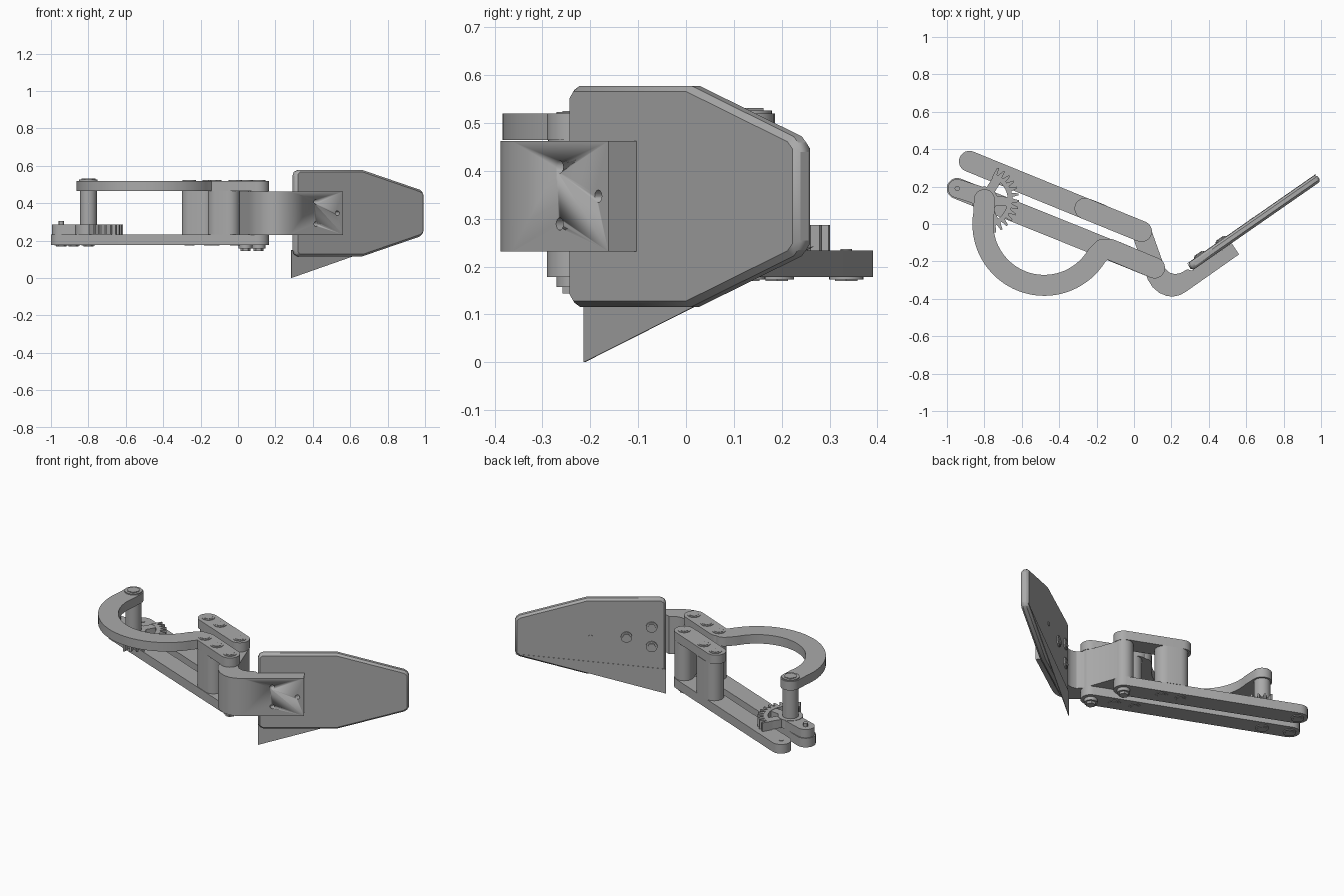
import bpy, bmesh
from math import sin, cos, pi, radians, atan2
from mathutils import Matrix, Vector

cube = bpy.data.objects.get("Cube")
if cube:
    bpy.data.objects.remove(cube, do_unlink=True)

grey = bpy.data.materials.new("plain grey")
grey.use_nodes = True
COLOUR = (0.4, 0.4, 0.4, 1)
grey.diffuse_color = COLOUR
grey.node_tree.nodes["Principled BSDF"].inputs["Base Color"].default_value = COLOUR


def prism(name, pts, z0, z1, matrix=Matrix()):
    """Extrude a flat outline from z0 to z1."""
    bm = bmesh.new()
    base = bm.faces.new([bm.verts.new((x, y, z0)) for x, y in pts])
    top = bmesh.ops.extrude_face_region(bm, geom=[base])["geom"]
    bmesh.ops.translate(bm, vec=(0, 0, z1 - z0),
                        verts=[v for v in top if isinstance(v, bmesh.types.BMVert)])
    bmesh.ops.recalc_face_normals(bm, faces=bm.faces)
    mesh = bpy.data.meshes.new(name)
    bm.to_mesh(mesh)
    bm.free()
    mesh.transform(matrix)
    mesh.materials.append(grey)
    mesh.shade_smooth()
    mesh.set_sharp_from_angle(angle=radians(30))
    ob = bpy.data.objects.new(name, mesh)
    bpy.context.collection.objects.link(ob)
    return ob


def arc(c, r, a0, a1, n):
    steps = [radians(a0 + (a1 - a0) * i / n) for i in range(n + 1)]
    return [(c[0] + r * cos(a), c[1] + r * sin(a)) for a in steps]


def ribbon(path, w):
    """Outline of a path of half-width w with round ends."""
    p = [Vector(q) for q in path]
    left, right = [], []
    for i in range(1, len(p) - 1):
        d = (p[i + 1] - p[i - 1]).normalized()
        n = Vector((-d.y, d.x)) * w
        left.append(tuple(p[i] + n))
        right.append(tuple(p[i] - n))

    def cap(c, d):
        a = atan2(d.y, d.x) * 180 / pi
        return arc(c, w, a - 90, a + 90, 12)
    return (right + cap(p[-1], p[-1] - p[-2]) + left[::-1]
            + cap(p[0], p[0] - p[1]))


def disc(name, c, r, z0, z1, n=24, matrix=Matrix()):
    return prism(name, arc(c, r, 0, 360 - 360 / n, n - 1), z0, z1, matrix)


def bolt(name, c, z, up, head=0.01, matrix=Matrix(), r=0.036):
    """Round washer with a smaller hex head."""
    for part, rad, h, n in (("washer", r, head * 0.6, 24), ("head", r * 0.75, head, 6)):
        disc(name + "_" + part, c, rad, *sorted((z, z + up * h)), n=n, matrix=matrix)


LOW, MID, HIGH, TOP = 0.178, 0.234, 0.465, 0.52
W = 0.056
back_pivot, front_pivot = (0.04, -0.04), (0.11, -0.235)
back_end, front_end = (-0.88, 0.335), (-0.945, 0.19)
hub = (-0.8, 0.13)

# Parallel bars
prism("lower_back_bar", ribbon([back_end, back_pivot], W), LOW, MID)
prism("lower_front_bar", ribbon([front_end, front_pivot], W), LOW, MID)
prism("upper_back_bar", ribbon([(-0.262, 0.083), back_pivot], W), HIGH, TOP)
prism("upper_front_bar", ribbon([(-0.13, -0.135), front_pivot], W), HIGH, TOP)

# Curved arm reaching round to the gear post
curve = [hub] + arc((-0.48, 0), 0.328, 170, 328, 36) + [(-0.165, -0.135)]
prism("curved_arm", ribbon(curve, W), HIGH, TOP)

# Spacers and pivot posts between the bars
prism("back_spacer", ribbon([(-0.245, 0.078), (-0.175, 0.05)], W), MID, HIGH)
prism("front_spacer", ribbon([(-0.105, -0.145), (-0.045, -0.17)], W), MID, HIGH)
disc("gear_post", hub, 0.045, MID, HIGH, 32)
for nm, c in (("back", back_pivot), ("front", front_pivot)):
    disc(nm + "_pivot_post", c, 0.053, MID, HIGH, 32)

# Curved bracket that carries the plate
bracket = prism("bracket", [
    (-0.01, -0.06), (0.058, -0.25), (0.075, -0.3), (0.1, -0.338), (0.135, -0.368),
    (0.175, -0.385), (0.21, -0.388), (0.245, -0.38), (0.275, -0.364), (0.562, -0.162),
    (0.522, -0.103), (0.31, -0.25), (0.285, -0.242), (0.25, -0.262), (0.22, -0.268),
    (0.19, -0.26), (0.165, -0.235), (0.09, -0.025)], MID - 0.003, HIGH - 0.003)

# Tilted plate: outline drawn flat, then stood up and turned
stand = (Matrix.Translation((0.31, -0.25, 0)) @ Matrix.Rotation(radians(34.8), 4, "Z")
         @ Matrix.Rotation(radians(90), 4, "X"))
half = [(0, 0.21), (0.02, 0.231), (0.44, 0.231), (0.815, 0.125), (0.84, 0.105)]
mid = 0.347
outline = [(s, mid + h) for s, h in half] + [(s, mid - h) for s, h in half[::-1]]
plate = prism("plate", outline, -0.045, 0, stand)
bevel = plate.modifiers.new("edge", "BEVEL")
bevel.width = 0.012
bevel.segments = 1
prism("plate_back_flap", [(0, 0), (0, 0.15), (0.84, 0.242)], -0.047, -0.044, stand)

# Bracket holes and matching bolts behind the plate
for i, (s, z) in enumerate([(0.08, 0.408), (0.08, 0.289), (0.22, 0.347)]):
    cutter = disc(f"hole_cutter_{i}", (s, z), 0.013, 0.03, 0.1, 16, stand)
    cutter.hide_render = True
    cutter.hide_set(True)
    cutter.display_type = "WIRE"
    cut = bracket.modifiers.new("hole", "BOOLEAN")
    cut.object = cutter
    cut.solver = "EXACT"
    bolt(f"plate_bolt_{i}", (s, z), -0.046, -1, 0.012, stand, 0.032)
disc("plate_stud", (0.42, mid), 0.012, -0.048, -0.04, 12, stand)

# Sector gear: toothed rim, hub, spokes and link
rim, teeth, a0, step = [], 13, -78, 11.5
for i in range(teeth):
    for da, r in ((0, 0.15), (3, 0.15), (5, 0.185), (8, 0.185)):
        a = radians(a0 + i * step + da)
        rim.append((hub[0] + r * cos(a), hub[1] + r * sin(a)))
rim += arc(hub, 0.125, a0 + teeth * step, a0, 24)
prism("gear_rim", rim, MID, 0.287)
disc("gear_hub", hub, 0.07, MID, 0.287, 32)
for i, a in enumerate((-66, -5, 58)):
    tip = arc(hub, 0.12, a, a, 1)[0]
    prism(f"gear_spoke_{i}", ribbon([hub, tip], 0.025), MID, 0.285)
prism("gear_link", ribbon([front_end, (-0.82, 0.15)], 0.05), MID, 0.285)
disc("gear_link_pin", front_end, 0.014, 0.28, 0.305, 12)

# Bolts on top and below
for i, c in enumerate([(-0.26, 0.085), (-0.155, 0.048), back_pivot, (-0.125, -0.14),
                       (-0.015, -0.183), front_pivot]):
    bolt(f"top_bolt_{i}", c, TOP, 1, 0.005)
    if c in (back_pivot, front_pivot):
        bolt(f"lower_nut_{i}", c, LOW, -1, 0.034)
    else:
        bolt(f"lower_bolt_{i}", c, LOW, -1, 0.004)
bolt("post_bolt", hub, TOP, 1, 0.011, r=0.05)
for nm, c in (("hub", hub), ("back_end", back_end), ("front_end", front_end)):
    bolt(nm + "_lower_bolt", c, LOW, -1, 0.008)
disc("back_end_pin", back_end, 0.012, MID, MID + 0.003, 12)
